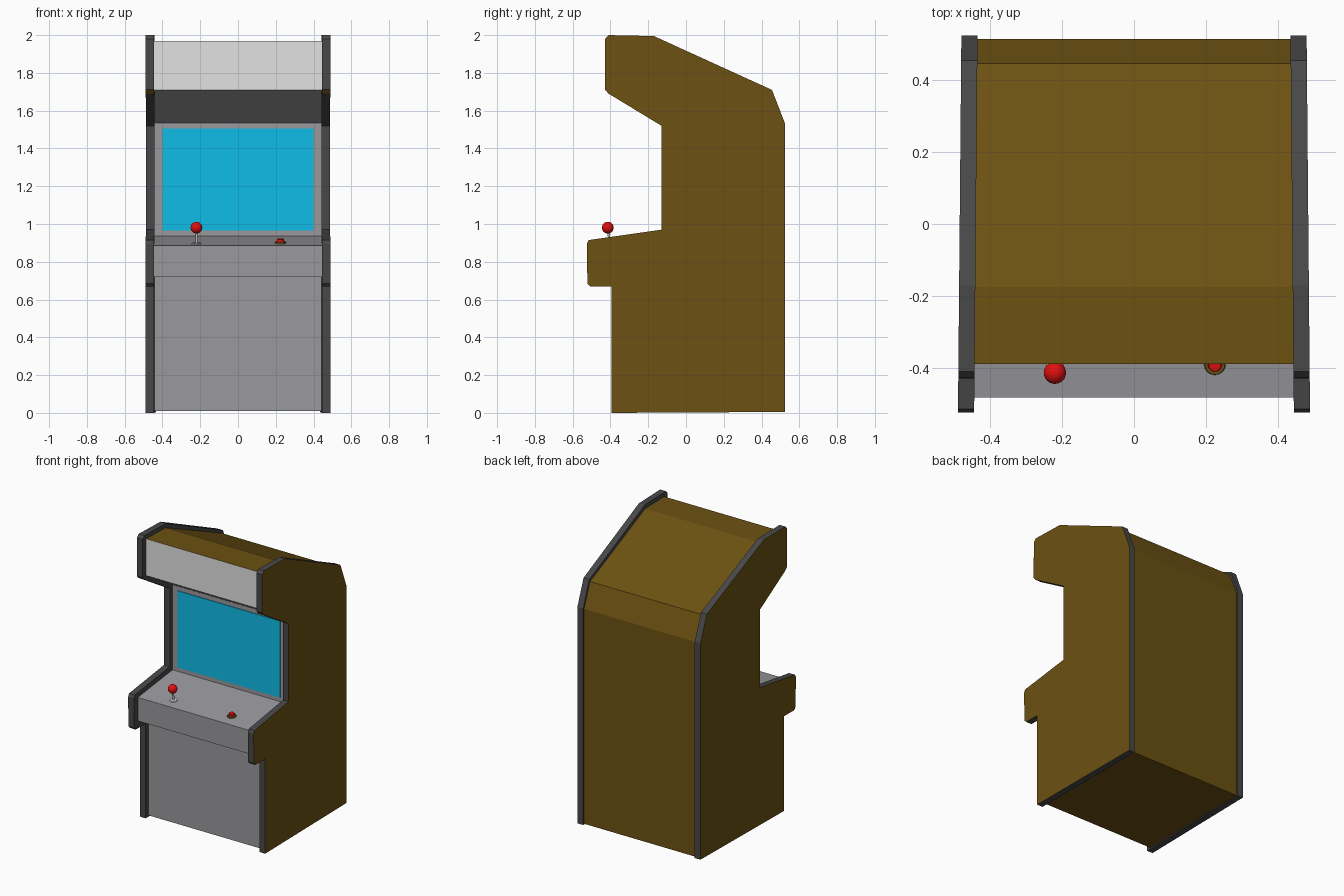
import bpy, bmesh, math
from mathutils import Matrix, Vector

if "Cube" in bpy.data.objects:
    bpy.data.objects.remove(bpy.data.objects["Cube"])


def make_mat(name, rgb):
    m = bpy.data.materials.new(name)
    m.diffuse_color = (*rgb, 1)
    m.use_nodes = True
    m.node_tree.nodes["Principled BSDF"].inputs["Base Color"].default_value = m.diffuse_color
    return m


BROWN = make_mat("brown wood", (0.15, 0.083, 0.006))
DARK = make_mat("dark edging", (0.065, 0.065, 0.065))
GREY = make_mat("grey panel", (0.32, 0.32, 0.34))
LIGHT = make_mat("light marquee", (0.76, 0.76, 0.76))
CYAN = make_mat("cyan screen", (0.005, 0.54, 0.86))
RED = make_mat("red plastic", (0.75, 0.005, 0.005))
METAL = make_mat("pale metal", (0.6, 0.6, 0.6))


def finish(bm, name, mats):
    bmesh.ops.recalc_face_normals(bm, faces=bm.faces)
    me = bpy.data.meshes.new(name)
    bm.to_mesh(me)
    bm.free()
    for m in mats:
        me.materials.append(m)
    ob = bpy.data.objects.new(name, me)
    bpy.context.collection.objects.link(ob)
    return ob


def extrude_profile(name, pts, x0, x1, mats, edge_mats, cap0, cap1, shear=0.0):
    """Prism along x from a (y, z) outline; edge_mats[i] colours the side from point i."""
    bm = bmesh.new()
    rings = [[bm.verts.new((x + shear * y, y, z)) for y, z in pts] for x in (x0, x1)]
    n = len(pts)
    for ring, idx in zip(rings, (cap0, cap1)):
        bm.faces.new(ring).material_index = idx
    for i in range(n):
        j = (i + 1) % n
        f = bm.faces.new((rings[0][i], rings[0][j], rings[1][j], rings[1][i]))
        f.material_index = edge_mats[i]
    return finish(bm, name, mats)


# Side panels: brown outside, dark edging and inside, slightly splayed to the front
side = [(-0.395, 0.0), (-0.395, 0.668), (-0.505, 0.668), (-0.522, 0.685),
        (-0.525, 0.895), (-0.515, 0.915), (-0.13, 0.97), (-0.13, 1.52),
        (-0.41, 1.69), (-0.43, 1.712), (-0.428, 1.98), (-0.41, 2.0),
        (-0.17, 1.995), (0.455, 1.71), (0.525, 1.53), (0.525, 0.005)]
side_edges = [1] * len(side)
side_edges[8] = 0
panel = extrude_profile("side_panels", side, 0.44, 0.485, [BROWN, DARK],
                        side_edges, 1, 0, shear=-0.009)
panel.modifiers.new("mirror", "MIRROR").use_axis = (True, False, False)

# Cabinet body between the panels: grey front, light marquee, brown top and back
body = [(-0.365, 0.01), (-0.365, 0.72), (-0.482, 0.72), (-0.482, 0.886),
        (-0.10, 0.936), (-0.10, 1.536), (-0.39, 1.71), (-0.39, 1.97),
        (-0.175, 1.967), (0.446, 1.692), (0.515, 1.525), (0.515, 0.01)]
extrude_profile("cabinet_body", body, -0.445, 0.445, [BROWN, GREY, LIGHT],
                [1, 1, 1, 1, 1, 1, 2, 0, 0, 0, 0, 0], 0, 0)

# Screen plate
extrude_profile("screen", [(-0.105, 0.966), (-0.105, 1.506), (-0.098, 1.506), (-0.098, 0.966)],
                -0.4, 0.4, [CYAN], [0] * 4, 0, 0)

# Controls stand square to the sloped control deck
SLOPE = math.atan2(0.05, 0.382)


def deck(x, y):
    z = 0.886 + (y + 0.482) * 0.05 / 0.382
    return Matrix.Translation((x, y, z)) @ Matrix.Rotation(SLOPE, 4, "X")


def disc(name, base, r1, r2, h0, h1, mat, seg=24):
    bm = bmesh.new()
    bmesh.ops.create_cone(bm, cap_ends=True, segments=seg, radius1=r1, radius2=r2,
                          depth=h1 - h0,
                          matrix=base @ Matrix.Translation((0, 0, (h0 + h1) / 2)))
    for f in bm.faces:
        f.smooth = len(f.verts) == 4
    ob = finish(bm, name, [mat])
    for e in ob.data.edges:
        e.use_edge_sharp = False
    ob.data.set_sharp_from_angle(angle=math.radians(35))
    return ob


# Joystick
stick = deck(-0.22, -0.403)
disc("joystick_base", stick, 0.028, 0.024, -0.004, 0.005, METAL)
disc("joystick_shaft", stick, 0.007, 0.006, 0.0, 0.07, METAL, 12)
bm = bmesh.new()
bmesh.ops.create_uvsphere(bm, u_segments=24, v_segments=14, radius=0.031,
                          matrix=stick @ Matrix.Translation((0, 0, 0.085)))
for f in bm.faces:
    f.smooth = True
finish(bm, "joystick_ball", [RED])

# Push button
button = deck(0.225, -0.39)
disc("button_ring", button, 0.031, 0.028, -0.004, 0.009, BROWN)
disc("button_cap", button, 0.02, 0.017, 0.005, 0.023, RED)
